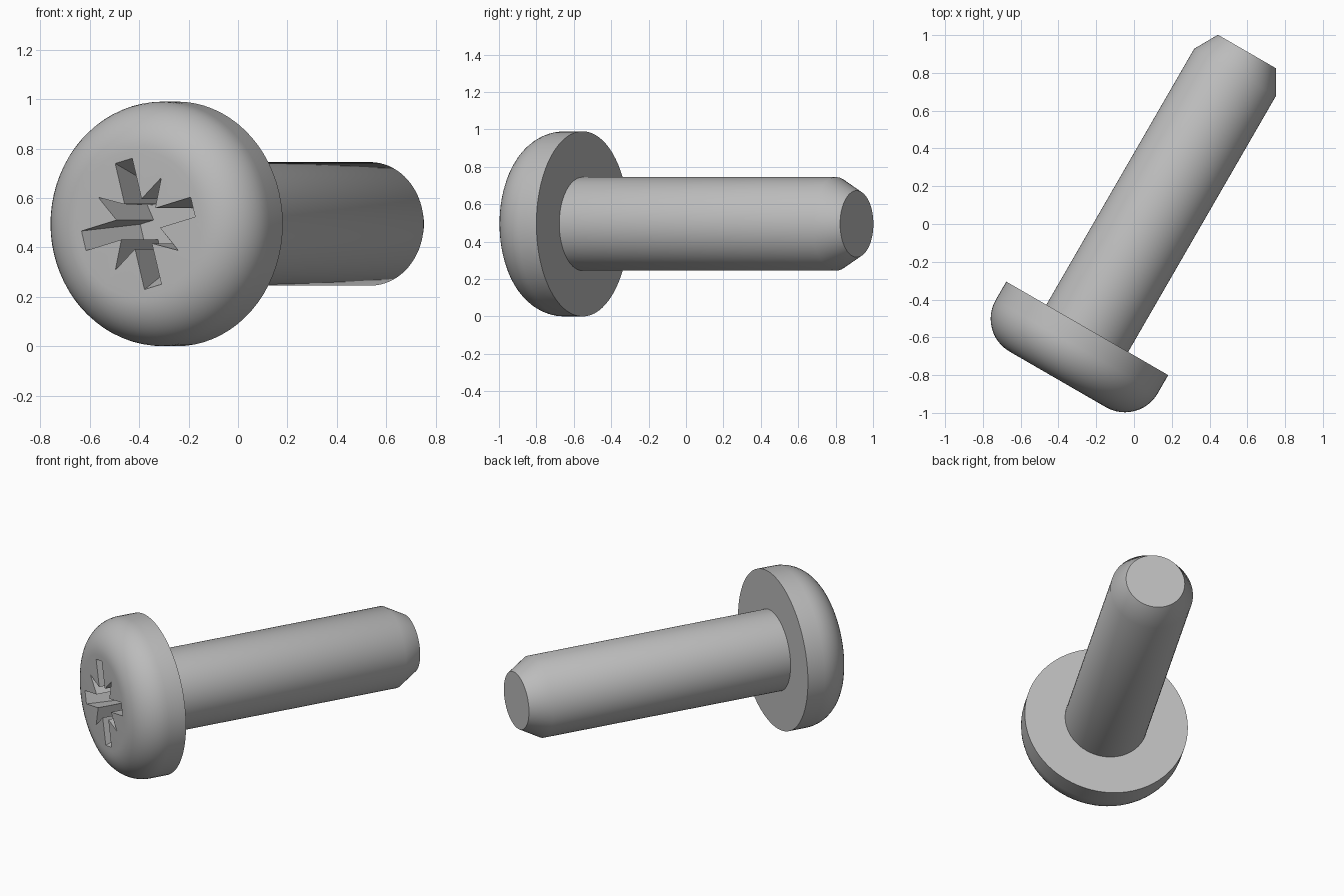
import bpy
import bmesh
from math import sin, cos, pi, radians
from mathutils import Matrix, Vector

if "Cube" in bpy.data.objects:
    bpy.data.objects.remove(bpy.data.objects["Cube"])

HEAD_R, HEAD_H, ROUND_R = 0.495, 0.312, 0.2
SHANK_R, TIP_R, LENGTH, CHAMFER = 0.25, 0.178, 1.692, 0.127
SEGMENTS = 72


def add_object(name, bm):
    bmesh.ops.recalc_face_normals(bm, faces=bm.faces)
    mesh = bpy.data.meshes.new(name)
    bm.to_mesh(mesh)
    bm.free()
    obj = bpy.data.objects.new(name, mesh)
    bpy.context.collection.objects.link(obj)
    return obj


def star_ring(bm, slot_end, spike_tip, z):
    """Cross slots with a pointed spike between each pair of arms."""
    w, inner, s = 0.041, 0.094, spike_tip * cos(pi / 4)
    arm = [(slot_end, -w), (slot_end, w), (inner, w), (s, s), (w, inner)]
    return [bm.verts.new(Matrix.Rotation(radians(15 + 90 * k), 3, "Z") @ Vector((x, y, z)))
            for k in range(4) for x, y in arm]


# Steel colour
steel = bpy.data.materials.new("steel_grey")
steel.use_nodes = True
grey = (0.5, 0.5, 0.5, 1)
steel.diffuse_color = grey
steel.node_tree.nodes["Principled BSDF"].inputs["Base Color"].default_value = grey

# Screw body: rounded pan head, shank and chamfered tip as one turned profile
arc = [(HEAD_R - ROUND_R + ROUND_R * sin(a), HEAD_H - ROUND_R + ROUND_R * cos(a))
       for a in (pi / 2 * i / 12 for i in range(13))]
profile = [(0, HEAD_H)] + arc + [
    (HEAD_R, 0), (SHANK_R, 0), (SHANK_R, CHAMFER - LENGTH), (TIP_R, -LENGTH), (0, -LENGTH)]
bm = bmesh.new()
verts = [bm.verts.new((r, 0, z)) for r, z in profile]
edges = [bm.edges.new(pair) for pair in zip(verts, verts[1:])]
bmesh.ops.spin(bm, geom=verts + edges, cent=(0, 0, 0), axis=(0, 0, 1),
               angle=2 * pi, steps=SEGMENTS, use_merge=True)
bmesh.ops.remove_doubles(bm, verts=bm.verts, dist=1e-5)
screw = add_object("screw_body", bm)
screw.data.materials.append(steel)

# Drive recess: star-shaped cutter that narrows with depth
depth, taper, over = 0.3, 0.35, 0.02
bm = bmesh.new()
rings = [star_ring(bm, 0.264 - taper * d, 0.214 - taper * d * 0.6, HEAD_H - d)
         for d in (-over, depth)]
for ring in rings:
    bm.faces.new(ring)
count = len(rings[0])
for i in range(count):
    j = (i + 1) % count
    bm.faces.new((rings[0][i], rings[0][j], rings[1][j], rings[1][i]))
cutter = add_object("recess_cutter", bm)
cutter.data.materials.append(steel)
cutter.hide_render = True

# Cut the recess, then smooth the turned surfaces
bpy.ops.object.select_all(action="DESELECT")
screw.select_set(True)
bpy.context.view_layer.objects.active = screw
cut = screw.modifiers.new("drive_recess", "BOOLEAN")
cut.operation = "DIFFERENCE"
cut.solver = "EXACT"
cut.object = cutter
bpy.ops.object.modifier_apply(modifier=cut.name)
bpy.data.objects.remove(cutter)
bpy.ops.object.shade_smooth_by_angle(angle=radians(35))

# Lay the screw on its side, turned away from the front
screw.rotation_euler = (radians(90), 0, radians(-30))
screw.location = (-0.2475, -0.5525, HEAD_R)
